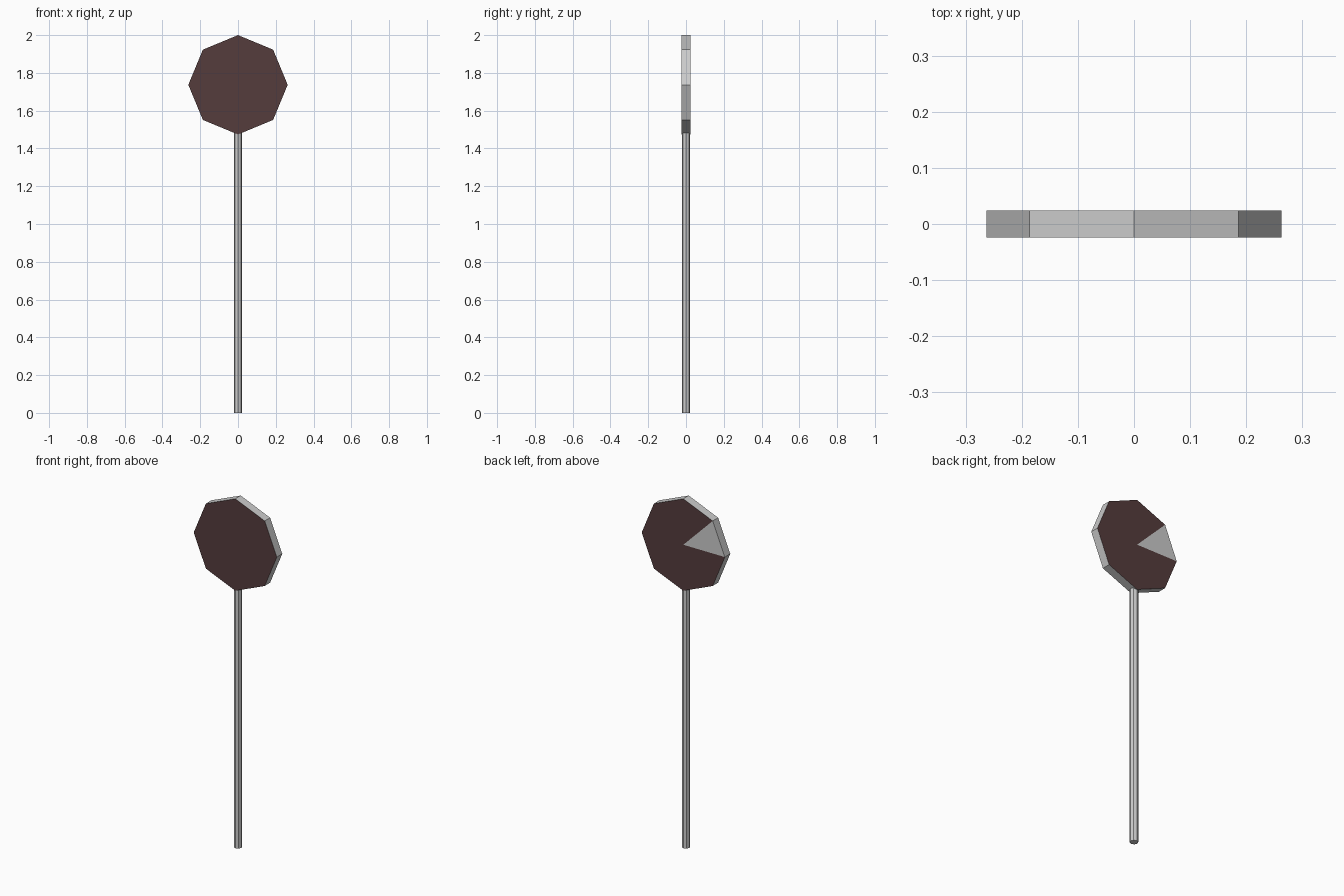
import bpy, bmesh, math
from mathutils import Matrix

if "Cube" in bpy.data.objects:
    bpy.data.objects.remove(bpy.data.objects["Cube"])

SIGN_R, SIGN_T, SIGN_Z = 0.263, 0.049, 1.737
POLE_R, POLE_TOP = 0.022, 1.49


def prism(name, sides, radius, depth, matrix, fan=False):
    bm = bmesh.new()
    bmesh.ops.create_cone(bm, cap_ends=True, cap_tris=fan, segments=sides,
                          radius1=radius, radius2=radius, depth=depth, matrix=matrix)
    mesh = bpy.data.meshes.new(name)
    bm.to_mesh(mesh)
    bm.free()
    obj = bpy.data.objects.new(name, mesh)
    bpy.context.collection.objects.link(obj)
    return obj


# Materials: plain grey rim, dark red-brown faces
grey = bpy.data.materials.new("grey")
grey.diffuse_color = (0.8, 0.8, 0.8, 1)
grey.use_nodes = True
grey.node_tree.nodes["Principled BSDF"].inputs["Base Color"].default_value = grey.diffuse_color
dark = bpy.data.materials.new("dark_red")
dark.diffuse_color = (0.09, 0.045, 0.046, 1)
dark.use_nodes = True
dark.node_tree.nodes["Principled BSDF"].inputs["Base Color"].default_value = dark.diffuse_color

# Round post
prism("post", 8, POLE_R, POLE_TOP, Matrix.Translation((0, 0, POLE_TOP / 2)))

# Octagonal sign plate standing on one corner, its faces split into wedges
sign = prism("sign_plate", 8, SIGN_R, SIGN_T,
             Matrix.Translation((0, 0, SIGN_Z)) @ Matrix.Rotation(math.pi / 2, 4, 'X'), fan=True)
sign.data.materials.append(grey)
sign.data.materials.append(dark)
for face in sign.data.polygons:
    if abs(face.normal.y) > 0.9:
        # One wedge on the back (upper, -x side) stays grey
        angle = math.degrees(math.atan2(face.center.z - SIGN_Z, face.center.x))
        plain = face.center.y > 0 and 135 < angle < 180
        face.material_index = 0 if plain else 1
